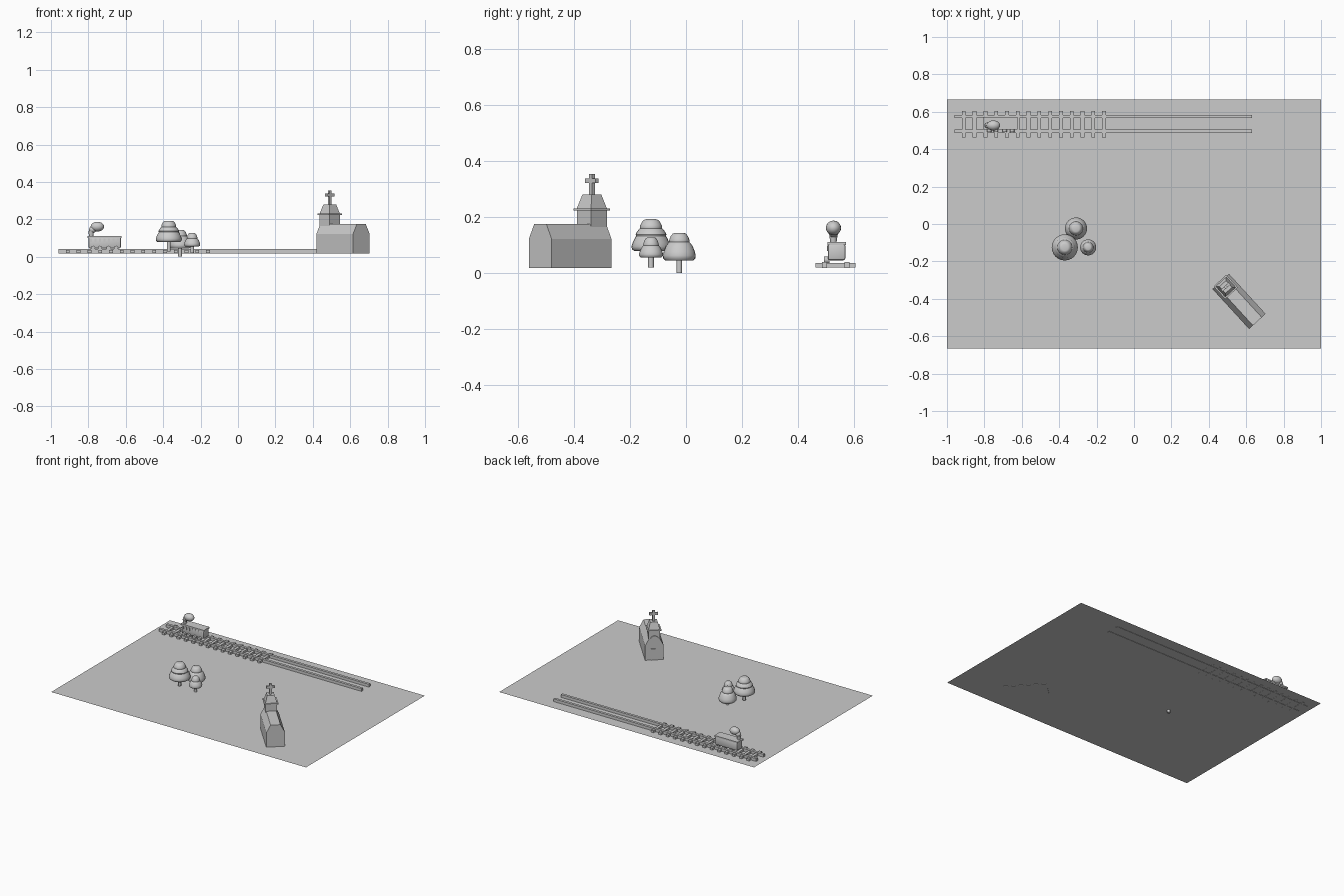
import bpy, bmesh, math
from mathutils import Matrix, Vector

if "Cube" in bpy.data.objects:
    bpy.data.objects.remove(bpy.data.objects["Cube"])

G = 0.02  # ground height


def finish(name, bm, smooth=False, mat=None):
    if mat is not None:
        bmesh.ops.transform(bm, matrix=mat, verts=bm.verts)
    bmesh.ops.recalc_face_normals(bm, faces=bm.faces)
    me = bpy.data.meshes.new(name)
    bm.to_mesh(me)
    bm.free()
    ob = bpy.data.objects.new(name, me)
    bpy.context.collection.objects.link(ob)
    if smooth:
        for o in bpy.context.selected_objects:
            o.select_set(False)
        ob.select_set(True)
        bpy.context.view_layer.objects.active = ob
        bpy.ops.object.shade_smooth_by_angle(angle=math.radians(40))
    return ob


def box(name, lo, hi, mat=None, bevel=0):
    lo, hi = Vector(lo), Vector(hi)
    bm = bmesh.new()
    bmesh.ops.create_cube(bm, size=1)
    for v in bm.verts:
        v.co = (lo + hi) / 2 + Vector(a * b for a, b in zip(v.co, hi - lo))
    if bevel:
        bmesh.ops.bevel(bm, geom=bm.edges[:], offset=bevel, segments=2,
                        profile=0.5, affect='EDGES')
    return finish(name, bm, bevel > 0, mat)


def cone(name, r1, r2, z0, z1, mat, sides=16, turn=0, smooth=True):
    bm = bmesh.new()
    bmesh.ops.create_cone(bm, cap_ends=True, segments=sides, radius1=r1, radius2=r2,
                          depth=z1 - z0,
                          matrix=Matrix.Translation((0, 0, (z0 + z1) / 2)) @ Matrix.Rotation(turn, 4, 'Z'))
    return finish(name, bm, smooth, mat)


def lathe(name, profile, loc, sides=24):
    bm = bmesh.new()
    verts = [bm.verts.new((r, 0, z)) for r, z in profile]
    edges = [bm.edges.new(p) for p in zip(verts, verts[1:])]
    bmesh.ops.spin(bm, geom=verts + edges, cent=(0, 0, 0), axis=(0, 0, 1),
                   angle=2 * math.pi, steps=sides)
    bmesh.ops.remove_doubles(bm, verts=bm.verts, dist=1e-5)
    return finish(name, bm, True, Matrix.Translation(loc))


def blob(name, loc, scale):
    bm = bmesh.new()
    bmesh.ops.create_uvsphere(bm, u_segments=20, v_segments=12, radius=1)
    return finish(name, bm, True, Matrix.Translation(loc) @ Matrix.Diagonal((*scale, 1)))


# Ground sheet
bm = bmesh.new()
bmesh.ops.create_grid(bm, x_segments=1, y_segments=1, size=1)
finish("ground", bm, False, Matrix.Translation((0, 0, G)) @ Matrix.Diagonal((1, 0.666, 1, 1)))

# Railway: two rails, sleepers under the left half only
for side, y in (("front", 0.495), ("back", 0.575)):
    box(f"rail_{side}", (-0.96, y - 0.009, 0.018), (0.63, y + 0.009, 0.04))
for i in range(14):
    x = -0.91 + i * 0.0577
    box(f"sleeper_{i}", (x - 0.01, 0.462, 0.019), (x + 0.01, 0.605, 0.035))

# Train wagon with window slits, wheels, chimney and smoke
box("wagon_body", (-0.80, 0.507, 0.045), (-0.626, 0.57, 0.105), bevel=0.008)
box("wagon_roof", (-0.805, 0.506, 0.1), (-0.622, 0.571, 0.11))
for i in range(7):
    x = -0.785 + i * 0.024
    box(f"window_{i}", (x - 0.005, 0.504, 0.078), (x + 0.005, 0.51, 0.098))
for i, x in enumerate((-0.775, -0.738, -0.692, -0.652)):
    cone(f"wheel_{i}", 0.012, 0.012, 0, 0.02,
         Matrix.Translation((x, 0.513, 0.047)) @ Matrix.Rotation(math.pi / 2, 4, 'X'))
cone("chimney", 0.010, 0.015, 0.1, 0.137, Matrix.Translation((-0.785, 0.527, 0)))
blob("smoke_small", (-0.777, 0.527, 0.145), (0.02, 0.018, 0.018))
blob("smoke_large", (-0.752, 0.527, 0.161), (0.036, 0.027, 0.026))

# Trees: stacked rounded crown tiers on a trunk: (bottom z, top z, radius)
trees = {
    "large": (-0.37, -0.125, 0.027, ((0.078, 0.145, 0.07), (0.128, 0.165, 0.055), (0.155, 0.192, 0.04))),
    "medium": (-0.31, -0.024, 0.0, ((0.045, 0.115, 0.059), (0.105, 0.143, 0.037))),
    "small": (-0.245, -0.125, 0.02, ((0.055, 0.102, 0.043), (0.092, 0.127, 0.028))),
}
for name, (x, y, base, tiers) in trees.items():
    cone(f"{name}_trunk", 0.01, 0.01, base, tiers[0][0] + 0.03, Matrix.Translation((x, y, 0)), 12)
    for i, (z0, z1, r) in enumerate(tiers):
        h = z1 - z0
        prof = [(0, z0), (0.85 * r, z0), (0.97 * r, z0 + 0.1 * h), (r, z0 + 0.25 * h),
                (0.94 * r, z0 + 0.45 * h), (0.8 * r, z0 + 0.75 * h),
                (0.62 * r, z0 + 0.94 * h), (0.45 * r, z1), (0, z1)]
        lathe(f"{name}_crown_{i}", prof, (x, y, 0))

# Church: local x runs from the entrance to the rear
L, W = 0.145, 0.06
C = Matrix.Translation((0.5615, -0.414, 0)) @ Matrix.Rotation(math.radians(-47.5), 4, 'Z')
bm = bmesh.new()
section = [(-W, 0.018), (W, 0.018), (W, 0.122), (W - 0.028, 0.175), (-W + 0.028, 0.175), (-W, 0.122)]
face = bm.faces.new([bm.verts.new((-L, y, z)) for y, z in section])
ext = bmesh.ops.extrude_face_region(bm, geom=[face])
bmesh.ops.translate(bm, vec=(2 * L, 0, 0),
                    verts=[g for g in ext["geom"] if isinstance(g, bmesh.types.BMVert)])
finish("church_hall", bm, False, C)

# Square tower with ledge, tapered spire and cross
tx = -L + 0.04
T = C @ Matrix.Translation((tx, 0, 0))
box("tower", (-0.038, -0.038, 0.15), (0.038, 0.038, 0.226), T)
box("tower_ledge", (-0.046, -0.046, 0.224), (0.046, 0.046, 0.231), T)
r2 = math.sqrt(2)
cone("spire", 0.038 * r2, 0.024 * r2, 0.231, 0.28, T, 4, math.pi / 4, False)
box("cross_post", (-0.007, -0.008, 0.27), (0.007, 0.008, 0.353), T)
box("cross_bar", (-0.007, -0.028, 0.322), (0.007, 0.028, 0.338), T)

# Entrance door and round window on the front wall
box("door", (-L - 0.004, -0.022, 0.02), (-L + 0.01, 0.022, 0.1), C)
cone("round_window", 0.026, 0.026, -0.005, 0.01,
     C @ Matrix.Translation((-L, 0, 0.165)) @ Matrix.Rotation(math.pi / 2, 4, 'Y'), 20)
